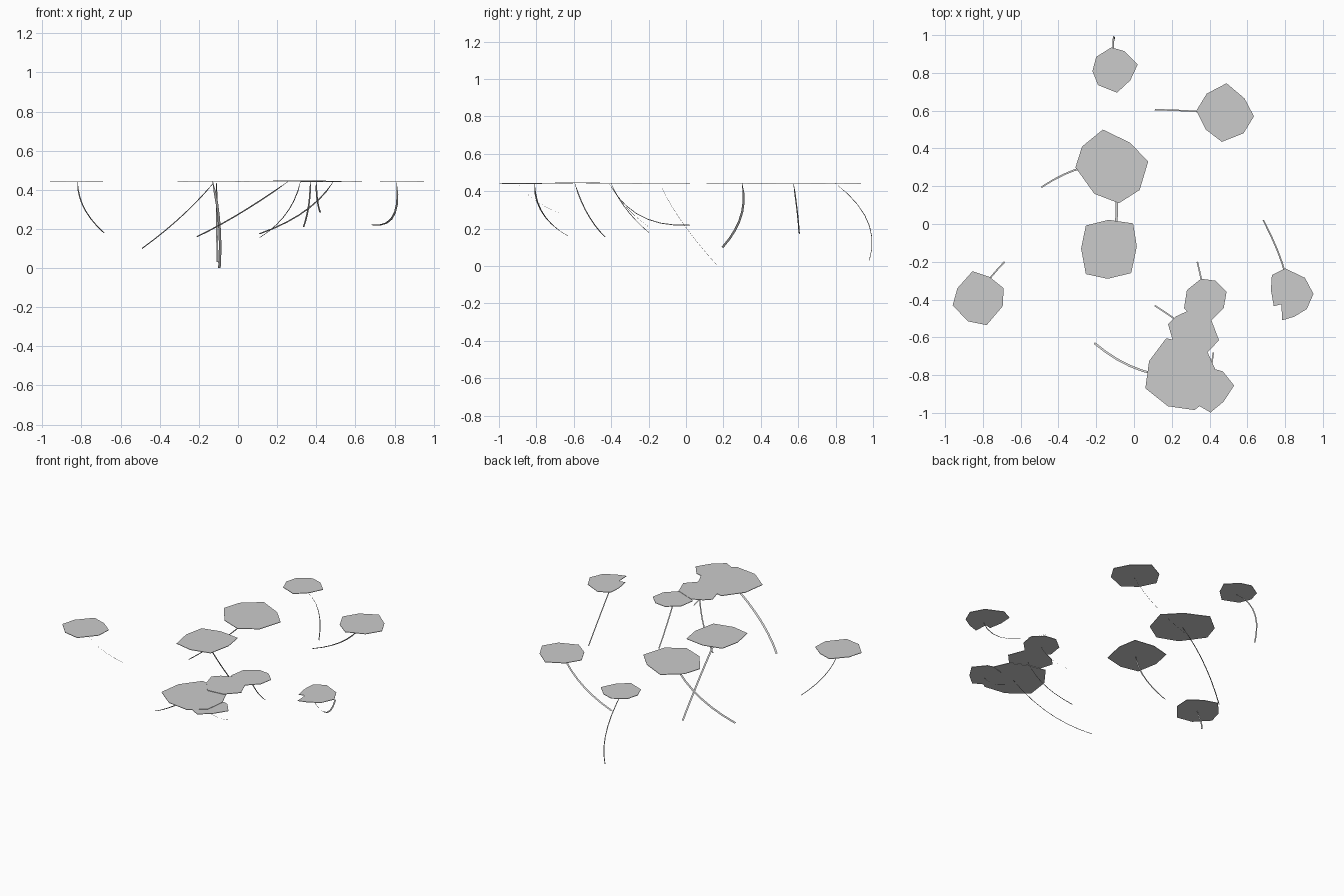
import bpy, bmesh
from mathutils import Vector

WATER = 0.444  # height of the floating leaves
THICK = 0.003  # leaf thickness


def make_object(name, verts, faces):
    mesh = bpy.data.meshes.new(name)
    bm = bmesh.new()
    vs = [bm.verts.new(v) for v in verts]
    for f in faces:
        bm.faces.new([vs[i] for i in f])
    bm.to_mesh(mesh)
    bm.free()
    obj = bpy.data.objects.new(name, mesh)
    bpy.context.collection.objects.link(obj)
    return obj


def stem(name, top, bend, foot, width, tilt, segments=7):
    # flat ribbon swept along a quadratic curve, optionally tilted on edge
    a, b, c = Vector(top), Vector(bend), Vector(foot)
    along = (c - a).normalized()
    flat = along.cross(Vector((0, 0, 1))).normalized()
    side = (flat + along.cross(flat) * tilt).normalized() * width / 2
    verts = []
    for i in range(segments + 1):
        t = i / segments
        p = a * (1 - t) ** 2 + b * 2 * t * (1 - t) + c * t * t
        s = side * min(1, t * segments)  # starts from a point under the leaf
        if i == 0:
            s = side * 0.2
        verts += [p - s, p + s]
    faces = [(2 * i, 2 * i + 1, 2 * i + 3, 2 * i + 2) for i in range(segments)]
    make_object(name, verts, faces)


def lily(name, outline, top, bend, foot, width=0.009, tilt=0.0, lift=0.0):
    # thin slab pad, outline given clockwise so it is reversed to face up
    z = WATER + lift
    ring = list(reversed(outline))
    n = len(ring)
    pts = [(x, y, z) for x, y in ring] + [(x, y, z - THICK) for x, y in ring]
    faces = [range(n), range(2 * n - 1, n - 1, -1)]
    faces += [(i, n + i, n + (i + 1) % n, (i + 1) % n) for i in range(n)]
    make_object(name + "_pad", pts, faces)
    stem(name + "_stem", (*top, z - THICK), bend, foot, width, tilt)


# back pads
lily("back", [(-.12, .935), (-.05, .915), (.02, .845), (-.02, .76),
              (-.09, .695), (-.19, .735), (-.22, .81), (-.20, .885)],
     (-.11, .80), (-.11, 1.05, .25), (-.105, .98, .03), 0.009, 0.4)
lily("back_right", [(.49, .745), (.585, .665), (.635, .57), (.58, .48),
                    (.465, .435), (.38, .50), (.33, .60), (.385, .69)],
     (.487, .575), (.38, .60, .27), (.11, .605, .175), 0.010, 0.8)

# middle pads
lily("middle_back", [(-.165, .50), (-.02, .43), (.075, .33), (.03, .18),
                     (-.08, .11), (-.21, .16), (-.31, .30), (-.275, .41)],
     (-.12, .30), (-.27, .34, .26), (-.49, .195, .10), 0.012, 0.7)
lily("middle_front", [(-.135, .022), (-.005, .003), (.015, -.118), (-.015, -.26),
                      (-.14, -.29), (-.255, -.265), (-.28, -.13), (-.255, -.008)],
     (-.13, -.14), (-.08, -.05, .24), (-.095, .17, 0), 0.013)

# outer left and notched outer right pads
lily("left", [(-.855, -.25), (-.765, -.28), (-.69, -.34), (-.695, -.435),
              (-.78, -.535), (-.88, -.515), (-.96, -.43), (-.935, -.34)],
     (-.82, -.40), (-.82, -.34, .30), (-.685, -.20, .18), 0.008)
lily("right", [(.80, -.235), (.905, -.285), (.95, -.37), (.915, -.45), (.85, -.49),
               (.785, -.51), (.78, -.425), (.74, -.435), (.725, -.35), (.73, -.27)],
     (.81, -.41), (.84, -.28, .20), (.685, .02, .22), 0.010, 0.6)

# overlapping front cluster
lily("cluster_back", [(.355, -.29), (.43, -.30), (.49, -.36), (.475, -.445),
                      (.41, -.51), (.33, -.515), (.265, -.445), (.28, -.35)],
     (.37, -.41), (.37, -.34, .31), (.335, -.20, .21), 0.008, lift=0.001)
lily("cluster_middle", [(.22, -.49), (.285, -.46), (.41, -.51), (.45, -.615),
                        (.38, -.69), (.27, -.70), (.205, -.615), (.18, -.53)],
     (.32, -.595), (.28, -.54, .26), (.11, -.432, .155), 0.008, lift=0.003)
lily("cluster_large", [(.17, -.605), (.29, -.63), (.39, -.68), (.435, -.78),
                       (.42, -.91), (.32, -.985), (.18, -.965), (.06, -.87), (.08, -.725)],
     (.255, -.81), (0, -.81, .26), (-.21, -.63, .16), 0.012, 0.4)
lily("cluster_small", [(.435, -.77), (.47, -.78), (.53, -.855), (.475, -.94),
                       (.405, -.998), (.34, -.96), (.32, -.87), (.36, -.79)],
     (.40, -.90), (.40, -.82, .34), (.42, -.68, .285), 0.008, lift=-0.002)
